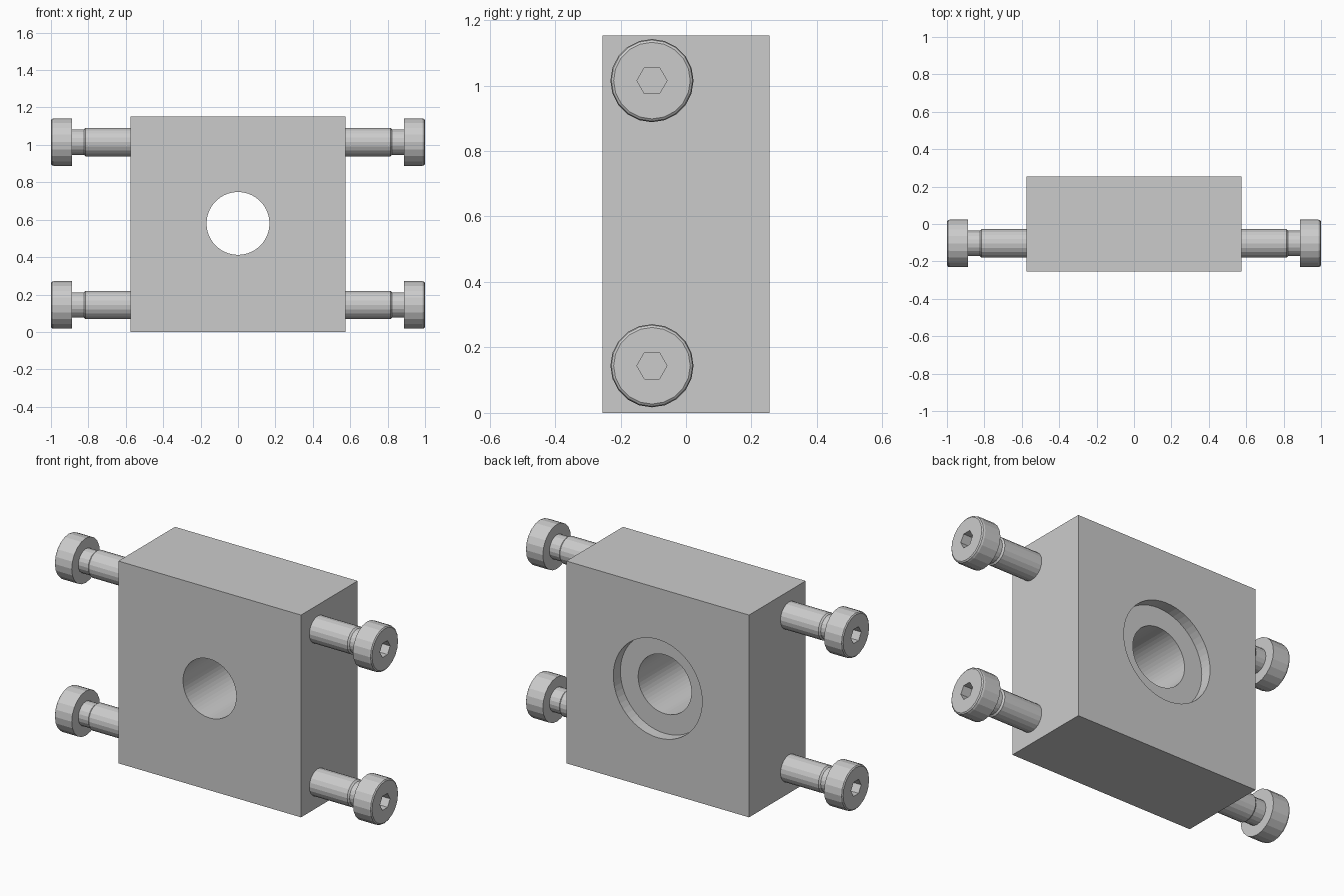
import bpy, bmesh
from math import pi, cos, sin

if "Cube" in bpy.data.objects:
    bpy.data.objects.remove(bpy.data.objects["Cube"])


def lathe(name, profile, axis, segs):
    """Closed solid turned around the x or y axis; profile is (position, radius)."""
    bm = bmesh.new()
    rings = []
    for p, r in profile:
        ring = []
        for i in range(segs):
            a = 2 * pi * i / segs
            u, v = r * cos(a), r * sin(a)
            ring.append(bm.verts.new((p, u, v) if axis == 'x' else (u, p, v)))
        rings.append(ring)
    for a, b in zip(rings, rings[1:]):
        for i in range(segs):
            j = (i + 1) % segs
            bm.faces.new((a[i], a[j], b[j], b[i]))
    bm.faces.new(rings[0])
    bm.faces.new(rings[-1])
    bmesh.ops.recalc_face_normals(bm, faces=bm.faces)
    mesh = bpy.data.meshes.new(name)
    bm.to_mesh(mesh)
    bm.free()
    ob = bpy.data.objects.new(name, mesh)
    bpy.context.collection.objects.link(ob)
    return ob


def cut(target, cutter):
    mod = target.modifiers.new("cut", 'BOOLEAN')
    mod.operation = 'DIFFERENCE'
    mod.solver = 'EXACT'
    mod.object = cutter
    bpy.context.view_layer.objects.active = target
    bpy.ops.object.modifier_apply(modifier=mod.name)
    bpy.data.objects.remove(cutter)


# Mounting block
W, D, H = 1.152, 0.51, 1.153
bpy.ops.mesh.primitive_cube_add(size=1, location=(0, 0, H / 2))
block = bpy.context.object
block.name = "mounting_block"
block.scale = (W, D, H)
bpy.ops.object.transform_apply(location=True, rotation=False, scale=True)

# Through bore with a shallow counterbore on the back
bore = lathe("bore_cutter", [(-0.4, 0.168), (D / 2 - 0.064, 0.168),
                             (D / 2 - 0.064, 0.28), (0.4, 0.28)], 'y', 56)
bore.location.z = 0.58
cut(block, bore)

# Cap screw: shank, narrow neck, head with rounded rim
screw = lathe("cap_screw", [(0.45, 0.076), (0.815, 0.076), (0.824, 0.068),
                            (0.887, 0.068), (0.887, 0.127), (0.985, 0.127),
                            (0.995, 0.124), (1.0, 0.117)], 'x', 20)
# Hex socket
cut(screw, lathe("socket_cutter", [(0.94, 0.046), (1.1, 0.046)], 'x', 6))

# Four screws, two on each side
for side, turn in (("right", 0), ("left", pi)):
    for level, z in (("lower", 0.144), ("upper", 1.015)):
        ob = bpy.data.objects.new(f"cap_screw_{level}_{side}", screw.data)
        ob.location = (0, -0.104, z)
        ob.rotation_euler.z = turn
        bpy.context.collection.objects.link(ob)
bpy.data.objects.remove(screw)
